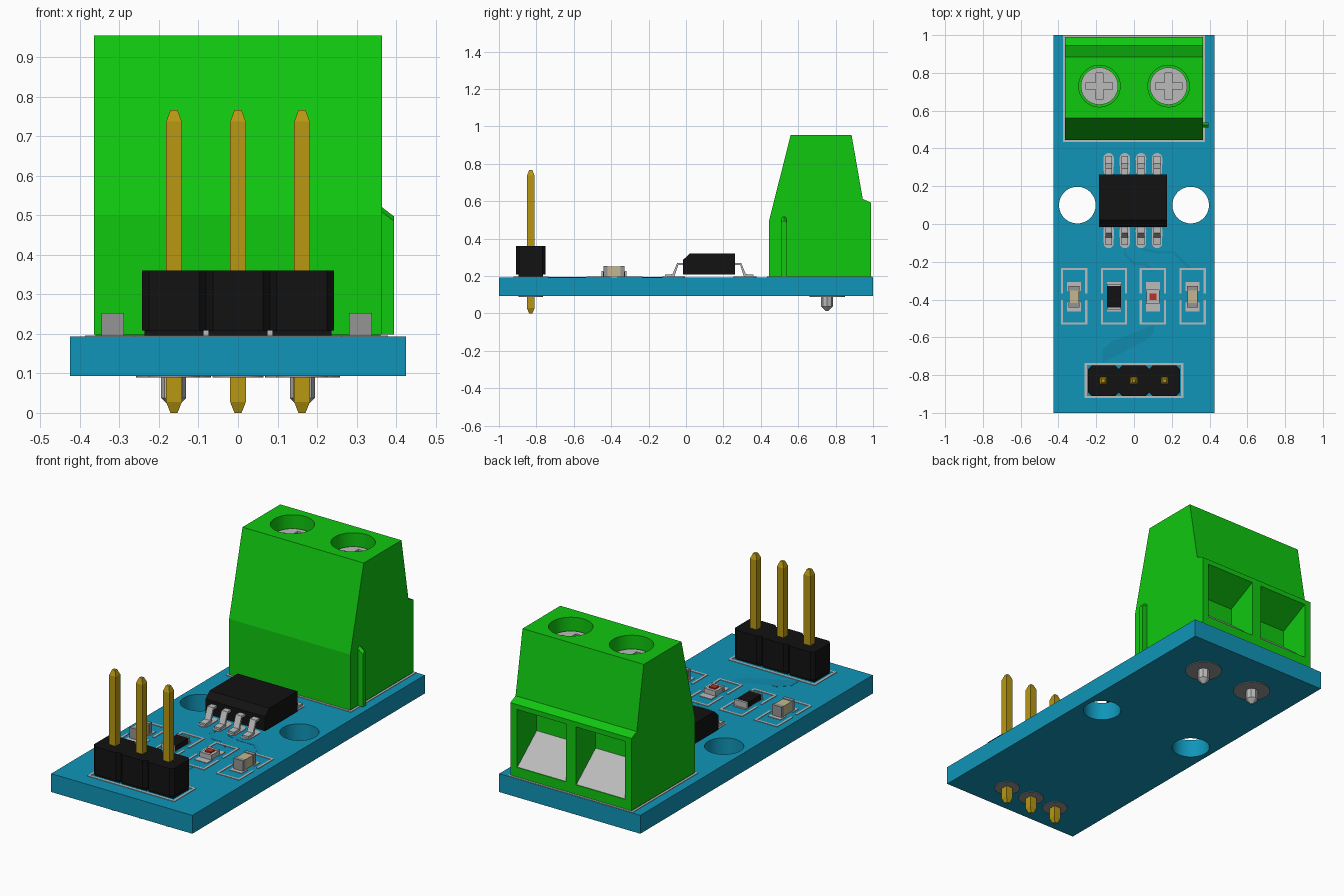
import bpy, bmesh
from math import pi, cos, sin, sqrt

if "Cube" in bpy.data.objects:
    bpy.data.objects.remove(bpy.data.objects["Cube"])

def material(name, r, g, b):
    m = bpy.data.materials.new(name)
    m.diffuse_color = (r, g, b, 1)
    m.use_nodes = True
    m.node_tree.nodes["Principled BSDF"].inputs["Base Color"].default_value = m.diffuse_color
    return m

BLUE = material("board_blue", 0.005, 0.30, 0.48)
TRACE = material("trace_blue", 0.005, 0.26, 0.42)
GREEN = material("terminal_green", 0.005, 0.58, 0.005)
BLACK = material("plastic_black", 0.006, 0.006, 0.006)
GOLD = material("pin_gold", 0.48, 0.31, 0.006)
SILVER = material("silver", 0.50, 0.50, 0.50)
STEEL = material("steel", 0.30, 0.30, 0.30)
BEIGE = material("ceramic_beige", 0.55, 0.47, 0.28)
RED = material("led_red", 0.5, 0.03, 0.02)
TOP, BOTTOM = 0.193, 0.093

def finish(name, bm, mat):
    bmesh.ops.recalc_face_normals(bm, faces=bm.faces)
    me = bpy.data.meshes.new(name)
    bm.to_mesh(me)
    bm.free()
    ob = bpy.data.objects.new(name, me)
    bpy.context.collection.objects.link(ob)
    if mat:
        me.materials.append(mat)
    return ob

def loft(name, rings, mat):
    """Closed solid through a list of equal-length vertex rings."""
    bm = bmesh.new()
    vs = [[bm.verts.new(p) for p in ring] for ring in rings]
    n = len(vs[0])
    for a, b in zip(vs, vs[1:]):
        for i in range(n):
            bm.faces.new((a[i], a[(i + 1) % n], b[(i + 1) % n], b[i]))
    bm.faces.new(vs[0])
    bm.faces.new(vs[-1])
    return finish(name, bm, mat)

def prism(name, pts, axis, a, b, mat):
    """Extrude a (y, z) profile along x or an (x, y) profile along z."""
    place = (lambda p, t: (t, p[0], p[1])) if axis == 'x' else (lambda p, t: (p[0], p[1], t))
    return loft(name, [[place(p, t) for p in pts] for t in (a, b)], mat)

def box(name, x0, x1, y0, y1, z0, z1, mat):
    return prism(name, [(x0, y0), (x1, y0), (x1, y1), (x0, y1)], 'z', z0, z1, mat)

def spindle(name, x, y, rings, n, mat):
    """Turned solid from (radius, z) rings; n=4 gives a square bar of half width r."""
    k, off = (sqrt(2), pi / 4) if n == 4 else (1, 0)
    ob = loft(name, [[(x + r * k * cos(off + 2 * pi * i / n), y + r * k * sin(off + 2 * pi * i / n), z)
                      for i in range(n)] for r, z in rings], mat)
    if n > 8:
        bpy.ops.object.select_all(action='DESELECT')
        ob.select_set(True)
        bpy.context.view_layer.objects.active = ob
        bpy.ops.object.shade_smooth_by_angle(angle=pi / 6)
    return ob

def cut(ob, cutters):
    for c in cutters:
        c.hide_render = True
        m = ob.modifiers.new("cut", 'BOOLEAN')
        m.operation, m.solver, m.object = 'DIFFERENCE', 'EXACT', c
        bpy.context.view_layer.objects.active = ob
        bpy.ops.object.modifier_apply(modifier=m.name)
        bpy.data.objects.remove(c)

def frame(name, x0, x1, y0, y1, t=0.012, gap=None):
    """Flat printed outline; gap = (y0, y1) leaves the sides open there."""
    z = (TOP - 0.002, TOP + 0.003)
    box(name + "_front", x0, x1, y0, y0 + t, *z, SILVER)
    box(name + "_back", x0, x1, y1 - t, y1, *z, SILVER)
    spans = [(y0 + t, gap[0]), (gap[1], y1 - t)] if gap else [(y0 + t, y1 - t)]
    for xs in (x0, x1 - t):
        for a, b in spans:
            box(name + "_side", xs, xs + t, a, b, *z, SILVER)

# Circuit board with two mounting holes
board = box("circuit_board", -0.425, 0.425, -1, 1, BOTTOM, TOP, BLUE)
cut(board, [spindle("hole_cutter", s * 0.3, 0.1, [(0.097, 0), (0.097, 0.3)], 48, None) for s in (-1, 1)])

# Screw terminal housing, with screw wells and wire openings cut out
block = prism("terminal_block", [(0.445, 0.198), (0.445, 0.5), (0.56, 0.955), (0.885, 0.955),
                                 (0.945, 0.612), (0.99, 0.592), (0.99, 0.198)], 'x', -0.365, 0.365, GREEN)
cutters = []
for s in (-1, 1):
    cutters.append(spindle("well_cutter", s * 0.183, 0.73, [(0.11, 0.80), (0.11, 1.0)], 40, None))
    cutters.append(prism("wire_cutter", [(1.02, 0.25), (1.02, 0.565), (0.99, 0.565), (0.82, 0.48), (0.82, 0.25)],
                         'x', s * 0.03, s * 0.325, None))
cut(block, cutters)
box("terminal_foot", -0.36, 0.36, 0.45, 0.985, TOP, 0.2, GREEN)

# Side key on the terminal
key = loft("terminal_key", [[(x, 0.51, 0.198), (x, 0.538, 0.198), (x, 0.538, z), (x, 0.524, z + 0.012), (x, 0.51, z)]
                            for x, z in ((0.36, 0.512), (0.395, 0.485))], GREEN)

# Terminal screws, clamps and solder pins
for s in (-1, 1):
    x = s * 0.183
    screw = spindle("terminal_screw", x, 0.73, [(0.099, 0.79), (0.099, 0.885)], 40, SILVER)
    cut(screw, [box("slot_cutter", x - a, x + a, 0.73 - b, 0.73 + b, 0.855, 0.95, None)
                for a, b in ((0.07, 0.018), (0.018, 0.07))])
    prism("wire_clamp", [(0.988, 0.248), (0.82, 0.385), (0.815, 0.248)], 'x', s * 0.028, s * 0.327, SILVER)
    spindle("terminal_pin", s * 0.163, 0.755, [(0.006, 0.012), (0.032, 0.038), (0.032, TOP)], 8, SILVER)
    spindle("terminal_pad", s * 0.163, 0.755, [(0.095, BOTTOM - 0.004), (0.095, BOTTOM + 0.002)], 32, STEEL)

# Three-way pin header
for x in (-0.162, 0, 0.162):
    w, h, c = 0.081, 0.08, 0.018
    prism("header_housing", [(x + i, -0.83 + j) for i, j in
          ((-w, -h + c), (-w + c, -h), (w - c, -h), (w, -h + c), (w, h - c), (w - c, h), (-w + c, h), (-w, h - c))],
          'z', 0.208, 0.36, BLACK)
    box("header_foot", x - 0.075, x + 0.075, -0.895, -0.765, TOP, 0.208, BLACK)
    spindle("header_pin", x, -0.83, [(0.009, 0), (0.02, 0.028), (0.02, 0.737), (0.009, 0.766)], 4, GOLD)
    spindle("header_pad", x, -0.83, [(0.065, BOTTOM - 0.004), (0.065, BOTTOM + 0.002)], 32, STEEL)

# Sensor chip with gull-wing leads on capsule pads
prism("sensor_chip", [(-0.015, 0.208), (-0.015, 0.287), (0.02, 0.32), (0.262, 0.32), (0.262, 0.208)],
      'x', -0.185, 0.174, BLACK)
LEAD = [(-0.01, 0.27), (0.035, 0.27), (0.06, 0.21), (0.1, 0.207), (0.1, 0.196), (0.05, 0.197), (0.03, 0.258), (-0.01, 0.258)]
for i in range(4):
    x = -0.134 + i * 0.0855
    for edge, d in ((-0.012, -1), (0.26, 1)):
        prism("chip_lead", [(edge + d * u, z) for u, z in LEAD], 'x', x - 0.018, x + 0.018, SILVER)
        mid = edge + d * 0.055
        capsule = [(x + 0.028 * cos(k * pi / 8), mid + 0.033 * (1 if k <= 8 else -1) + 0.028 * sin(k * pi / 8))
                   for k in range(16)]
        prism("chip_pad", capsule, 'z', TOP - 0.002, TOP + 0.003, SILVER)

# Row of surface parts: capacitor, resistor, indicator, capacitor
Y = -0.385
def chip_part(name, x, w, half, cap, height, body_mat, cap_mat):
    z0, z1 = TOP + 0.003, TOP + height
    box(name + "_body", x - w + 0.002, x + w - 0.002, Y - half + cap, Y + half - cap, z0, z1 - 0.003, body_mat)
    for s in (-1, 1):
        ys = sorted((Y + s * half, Y + s * (half - cap)))
        box(name + "_end", x - w, x + w, *ys, z0, z1, cap_mat)
        ps = sorted((Y + s * 0.03, Y + s * 0.078))
        box(name + "_pad", x - 0.037, x + 0.037, *ps, TOP - 0.002, TOP + 0.003, SILVER)

for x in (-0.317, -0.106, 0.1, 0.31):
    frame("part_outline", x - 0.07, x + 0.07, -0.533, -0.232, gap=(Y - 0.018, Y + 0.018))
for x in (-0.317, 0.31):
    chip_part("capacitor", x, 0.029, 0.056, 0.022, 0.06, BEIGE, STEEL)
chip_part("resistor", -0.106, 0.038, 0.068, 0.01, 0.034, BLACK, SILVER)
chip_part("indicator", 0.1, 0.036, 0.038, 0.014, 0.03, SILVER, SILVER)
box("indicator_lens", 0.082, 0.118, Y - 0.018, Y + 0.018, TOP + 0.01, TOP + 0.034, RED)

# Printed outlines around the header and terminal
frame("header_outline", -0.262, 0.262, -0.922, -0.735)
frame("terminal_outline", -0.376, 0.376, 0.434, 0.998)

# Faint raised copper traces
def trace(pts, w=0.006):
    ring = [(x - w, y - w) for x, y in pts] + [(x + w, y + w) for x, y in reversed(pts)]
    prism("copper_trace", ring, 'z', TOP - 0.002, TOP + 0.001, TRACE)

trace([(-0.048, -0.13), (-0.048, -0.16), (0.0, -0.21), (0.06, -0.21), (0.1, -0.25)])
trace([(0.037, -0.13), (0.12, -0.15), (0.21, -0.15), (0.3, -0.24)])
trace([(-0.162, -0.73), (-0.162, -0.66), (-0.12, -0.62), (0.06, -0.62), (0.1, -0.58), (0.1, -0.54)])
